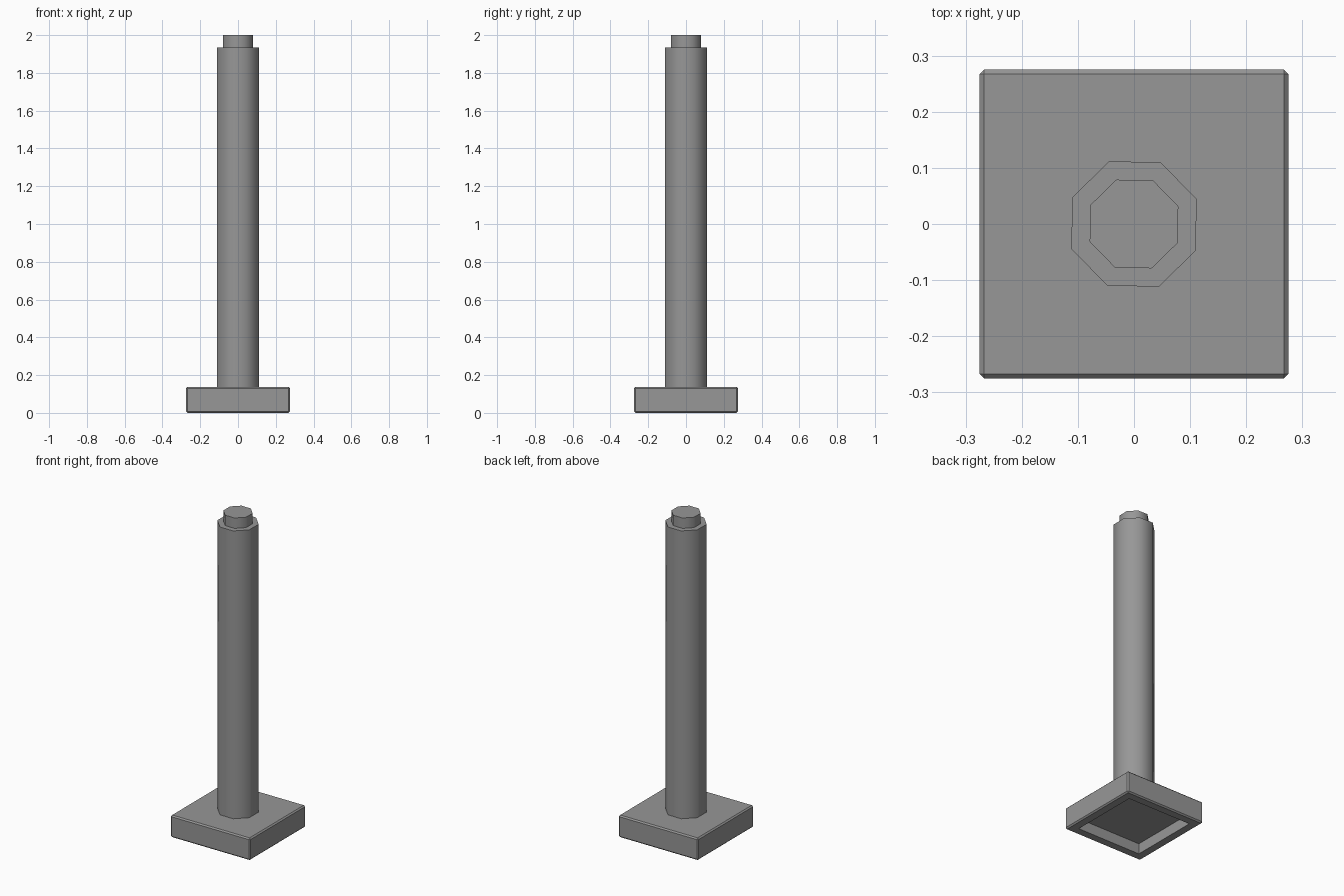
import bpy, bmesh, math
from mathutils import Matrix

cube = bpy.data.objects.get("Cube")
if cube:
    bpy.data.objects.remove(cube, do_unlink=True)

grey = bpy.data.materials.new("plain_grey")
grey.use_nodes = True
colour = (0.31, 0.31, 0.31, 1)
grey.diffuse_color = colour
grey.node_tree.nodes["Principled BSDF"].inputs["Base Color"].default_value = colour


def finish(name, bm, smooth_angle=None):
    mesh = bpy.data.meshes.new(name)
    bm.normal_update()
    bm.to_mesh(mesh)
    bm.free()
    mesh.materials.append(grey)
    obj = bpy.data.objects.new(name, mesh)
    bpy.context.collection.objects.link(obj)
    if smooth_angle:
        bpy.ops.object.select_all(action='DESELECT')
        obj.select_set(True)
        bpy.context.view_layer.objects.active = obj
        bpy.ops.object.shade_smooth_by_angle(angle=math.radians(smooth_angle))
    return obj


def octagon_prism(name, radius, bottom, top):
    bm = bmesh.new()
    place = Matrix.Translation((0, 0, (bottom + top) / 2)) @ Matrix.Rotation(math.radians(21.8), 4, 'Z')
    bmesh.ops.create_cone(bm, cap_ends=True, segments=8, radius1=radius,
                          radius2=radius, depth=top - bottom, matrix=place)
    return finish(name, bm, 50)


# Chamfered square foot, hollowed from below
half, height = 0.275, 0.138
bm = bmesh.new()
bmesh.ops.create_cube(bm, size=1, matrix=Matrix.Translation((0, 0, height / 2))
                      @ Matrix.Diagonal((2 * half, 2 * half, height, 1)))
bmesh.ops.bevel(bm, geom=bm.edges[:], offset=0.008, segments=1, affect='EDGES')
bm.normal_update()
underside = min(bm.faces, key=lambda f: f.calc_center_median().z)
bmesh.ops.inset_region(bm, faces=[underside], thickness=0.047, use_even_offset=True)
# Extrude straight up for the recess walls
floor = bmesh.ops.extrude_discrete_faces(bm, faces=[underside])["faces"]
bmesh.ops.translate(bm, verts=floor[0].verts[:], vec=(0, 0, 0.065))
finish("base_plate", bm)

# Octagonal column and the narrower peg on top
octagon_prism("column", 0.12, 0.13, 1.935)
octagon_prism("top_peg", 0.085, 1.93, 2.0)
